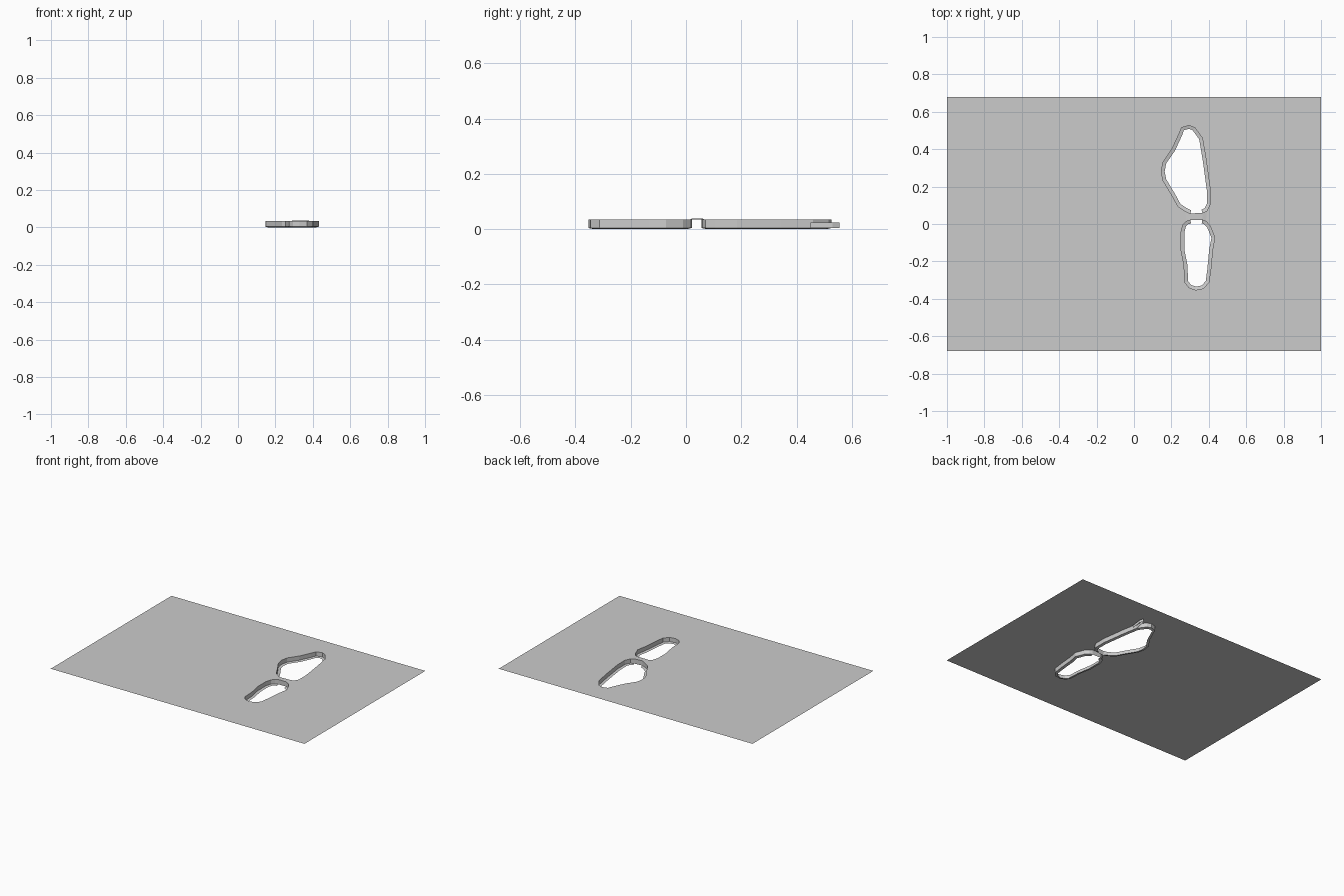
import bpy, bmesh
from mathutils import Vector

if "Cube" in bpy.data.objects:
    bpy.data.objects.remove(bpy.data.objects["Cube"])

TOP, STEP, RIDGE = 0.034, 0.004, 0.038

# Clockwise footprint outlines, seen from above
SOLE = [(.255, .515), (.295, .527), (.325, .515), (.365, .46), (.385, .345), (.407, .185),
        (.407, .105), (.39, .07), (.365, .06), (.302, .056), (.275, .068), (.235, .095),
        (.203, .153), (.155, .233), (.146, .28), (.155, .33), (.203, .4), (.24, .48)]
HEEL = [(.28, .014), (.302, .021), (.365, .021), (.385, .014), (.407, -.01), (.432, -.072),
        (.42, -.136), (.41, -.243), (.40, -.313), (.37, -.345), (.33, -.353), (.294, -.34),
        (.273, -.313), (.267, -.217), (.251, -.136), (.251, -.045), (.262, -.003)]


def on_bridge(p):
    return .29 < p[0] < .37 and 0 < p[1] < .0605


def top_z(p):
    return RIDGE if on_bridge(p) else TOP


def finish(bm, name):
    mesh = bpy.data.meshes.new(name)
    bm.to_mesh(mesh)
    bm.free()
    obj = bpy.data.objects.new(name, mesh)
    bpy.context.collection.objects.link(obj)


def inset(points, d):
    out = []
    for i, p in enumerate(points):
        a, b, c = Vector(points[i - 1]), Vector(p), Vector(points[(i + 1) % len(points)])
        t = ((b - a).normalized() + (c - b).normalized()).normalized()
        out.append(b + Vector((t.y, -t.x)) * d)
    return out


# Ground sheet with two footprint openings
bm = bmesh.new()
for loop in ([(-1, -.68), (1, -.68), (1, .68), (-1, .68)], SOLE, HEEL):
    vs = [bm.verts.new((x, y, TOP)) for x, y in loop]
    for i in range(len(vs)):
        bm.edges.new((vs[i - 1], vs[i]))
bmesh.ops.triangle_fill(bm, use_beauty=True, use_dissolve=False, edges=bm.edges[:],
                        normal=(0, 0, 1))
for v in bm.verts:
    v.co.z = top_z(v.co)
for f in bm.faces:
    f.normal_update()
    if f.normal.z < 0:
        f.normal_flip()
finish(bm, "ground_sheet")


# Sunken wall with a narrow lip along its lower edge
def print_wall(name, outline):
    bm = bmesh.new()
    top = [bm.verts.new((x, y, top_z((x, y)))) for x, y in outline]
    low = [bm.verts.new((x, y, STEP)) for x, y in outline]
    lip = [bm.verts.new((p.x, p.y, 0)) for p in inset(outline, .018)]
    for i in range(len(outline)):
        bm.faces.new((top[i - 1], top[i], low[i], low[i - 1]))
        # the lip is broken where the two prints meet
        if not (on_bridge(outline[i - 1]) and on_bridge(outline[i])):
            bm.faces.new((low[i - 1], low[i], lip[i], lip[i - 1]))
    finish(bm, name)


print_wall("sole_print_wall", SOLE)
print_wall("heel_print_wall", HEEL)

# Small tab hidden under the sheet beside the toe
bm = bmesh.new()
path = [(.365, .46), (.375, .53), (.385, .556), (.395, .53), (.385, .45)]
low = [bm.verts.new((x, y, STEP)) for x, y in path]
top = [bm.verts.new((x, y, .024)) for x, y in path]
for i in range(1, len(path)):
    bm.faces.new((low[i - 1], low[i], top[i], top[i - 1]))
finish(bm, "toe_tab")
